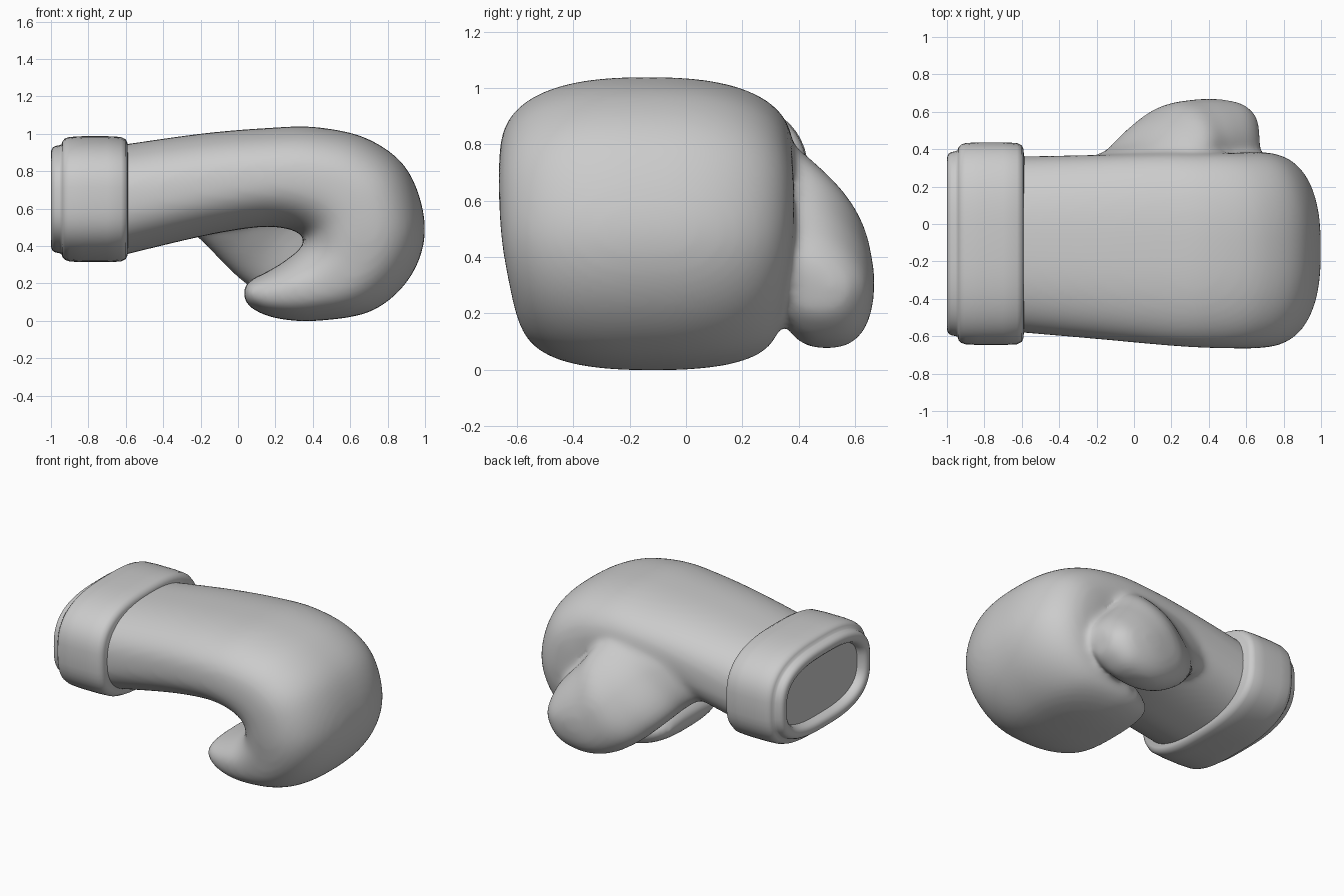
import bpy, bmesh
from math import cos, sin, pi, copysign
from mathutils import Vector

if "Cube" in bpy.data.objects:
    bpy.data.objects.remove(bpy.data.objects["Cube"])


def ring(o, i, y0, y1, n, skew, seg=64):
    """Rounded-rectangle loop between outer and inner (x, z) points, y0..y1 wide.
    skew leans the inner half toward -y."""
    o, i = Vector((o[0], 0, o[1])), Vector((i[0], 0, i[1]))
    mid, half = (o + i) / 2, (o - i) / 2
    pts = []
    for k in range(seg):
        a = 2 * pi * k / seg
        c = copysign(abs(cos(a)) ** (2 / n), cos(a))
        s = copysign(abs(sin(a)) ** (2 / n), sin(a))
        y = (y0 + y1) / 2 + c * (y1 - y0) / 2 - skew * max(0, -s) ** 1.5
        pts.append(mid + half * s + Vector((0, y, 0)))
    return pts


def spline(rows, steps):
    """Catmull-Rom interpolation of table rows."""
    out = []
    for k in range(len(rows) - 1):
        p = [rows[max(0, min(len(rows) - 1, k + d))] for d in (-1, 0, 1, 2)]
        for s in range(steps):
            t = s / steps
            out.append([0.5 * (2 * b + (c - a) * t + (2 * a - 5 * b + 4 * c - d) * t * t
                               + (3 * b - a - 3 * c + d) * t ** 3)
                        for a, b, c, d in zip(*p)])
    return out + [list(rows[-1])]


def loft(bm, rows, n, skew=0.0):
    """Skin the section rows and close both ends."""
    loops = [[bm.verts.new(p) for p in ring(r[0:2], r[2:4], r[4], r[5], n, skew)] for r in rows]
    for a, b in zip(loops, loops[1:]):
        for k in range(len(a)):
            j = (k + 1) % len(a)
            bm.faces.new((a[k], a[j], b[j], b[k]))
    bm.faces.new(loops[0][::-1])
    bm.faces.new(loops[-1])


def finish(bm, name):
    bmesh.ops.recalc_face_normals(bm, faces=bm.faces)
    me = bpy.data.meshes.new(name)
    bm.to_mesh(me)
    bm.free()
    for p in me.polygons:
        p.use_smooth = True
    ob = bpy.data.objects.new(name, me)
    bpy.context.collection.objects.link(ob)
    return ob


# Padded hand: sections run from the wrist, over the knuckles, to the curled tip
# (outer x, z, inner x, z, y min, y max)
hand = [
    (-.66, .935, -.66, .34, -.575, .36), (-.2, 1.0, -.2, .45, -.615, .37),
    (.15, 1.03, .1, .50, -.645, .38), (.42, 1.035, .25, .495, -.66, .38),
    (.70, .97, .33, .465, -.665, .38), (.91, .80, .355, .44, -.665, .385),
    (1.0, .5, .35, .42, -.655, .38), (.925, .24, .335, .39, -.63, .36),
    (.72, .055, .29, .35, -.60, .34), (.42, 0, .22, .30, -.56, .32),
    (.2, .015, .14, .255, -.5, .27), (.07, .07, .07, .22, -.43, .2),
    (.03, .13, .035, .18, -.33, .12)]
# Thumb: leaves the inner side of the hand and curls forward
thumb = [
    (-.38, .55, .0, .95, .1, .35), (-.22, .45, .3, .9, .1, .43),
    (-.08, .31, .38, .80, .2, .56), (.04, .2, .43, .72, .27, .64),
    (.19, .11, .49, .63, .31, .665), (.35, .075, .56, .55, .33, .668),
    (.52, .10, .63, .47, .35, .645), (.62, .17, .67, .40, .37, .59),
    (.655, .22, .675, .34, .41, .54)]
bm = bmesh.new()
loft(bm, spline(hand, 6), 2.5)
loft(bm, spline(thumb, 5), 2.5, skew=0.10)
glove = finish(bm, "padded_glove")
# Fuse and blend thumb into hand
rm = glove.modifiers.new("fuse", 'REMESH')
rm.mode = 'VOXEL'
rm.voxel_size = 0.018
rm.use_smooth_shade = True
sm = glove.modifiers.new("blend", 'SMOOTH')
sm.factor = 0.5
sm.iterations = 16

# Cuff: band, stepped lip and recessed opening (x, offset from band surface)
profile = [(-.56, .12), (-.588, .07), (-.591, .035), (-.60, .015), (-.625, .002), (-.70, -.002),
           (-.83, -.002), (-.90, .002), (-.925, .010), (-.938, .024), (-.944, .042),
           (-.955, .046), (-.975, .05), (-.99, .058), (-.998, .072), (-1.0, .088),
           (-.997, .104), (-.985, .118), (-.965, .126), (-.94, .13)]
bm = bmesh.new()
loft(bm, [(x, .985 - d, x, .315 + d, -.645 + d, .435 - d) for x, d in profile], 2.8)
cuff = finish(bm, "cuff")
bpy.context.view_layer.objects.active = cuff
cuff.select_set(True)
bpy.ops.object.shade_smooth_by_angle(angle=1.0)
